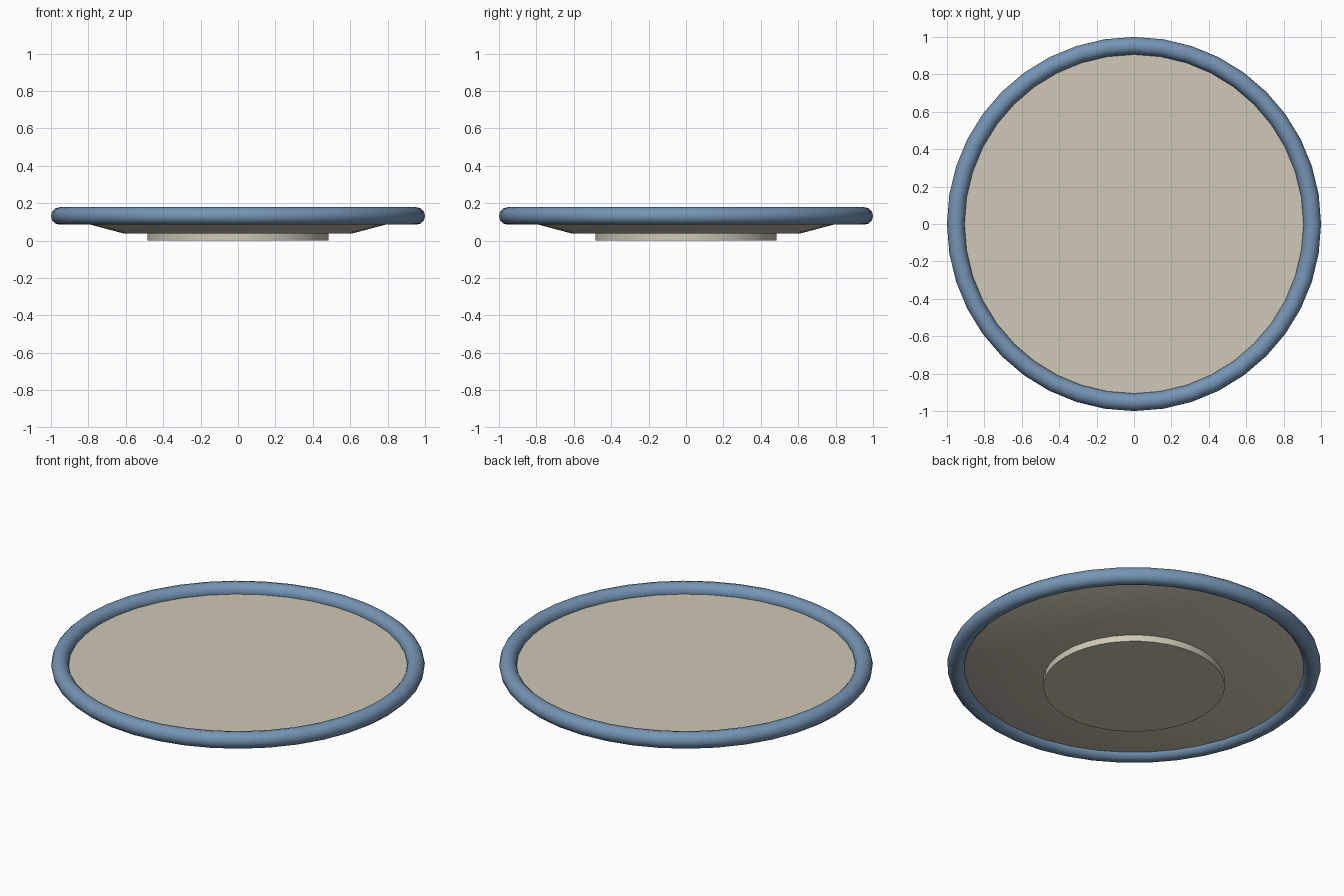
import bpy
import math

cube = bpy.data.objects.get("Cube")
if cube:
    bpy.data.objects.remove(cube, do_unlink=True)

SIDES = 40


def make_material(name, rgb):
    mat = bpy.data.materials.new(name)
    mat.use_nodes = True
    color = (*rgb, 1.0)
    mat.diffuse_color = color
    mat.node_tree.nodes["Principled BSDF"].inputs["Base Color"].default_value = color
    return mat


def finish(name, mat):
    obj = bpy.context.object
    obj.name = name
    obj.data.materials.append(mat)
    bpy.ops.object.shade_smooth_by_angle(angle=math.radians(40))
    return obj


def disc(name, r_bottom, r_top, z_bottom, z_top, mat):
    bpy.ops.mesh.primitive_cone_add(
        vertices=SIDES, radius1=r_bottom, radius2=r_top,
        depth=z_top - z_bottom, location=(0, 0, (z_bottom + z_top) / 2))
    return finish(name, mat)


cream = make_material("cream glaze", (0.63, 0.58, 0.475))
blue = make_material("blue glaze", (0.18, 0.30, 0.46))

# Foot ring under the plate
disc("plate_foot", 0.485, 0.485, 0.0, 0.045, cream)

# Shallow flared body with a flat top
disc("plate_body", 0.61, 0.94, 0.038, 0.126, cream)

# Rounded rim
bpy.ops.mesh.primitive_torus_add(
    major_segments=SIDES, minor_segments=12,
    major_radius=0.953, minor_radius=0.047, location=(0, 0, 0.132))
finish("plate_rim", blue)
